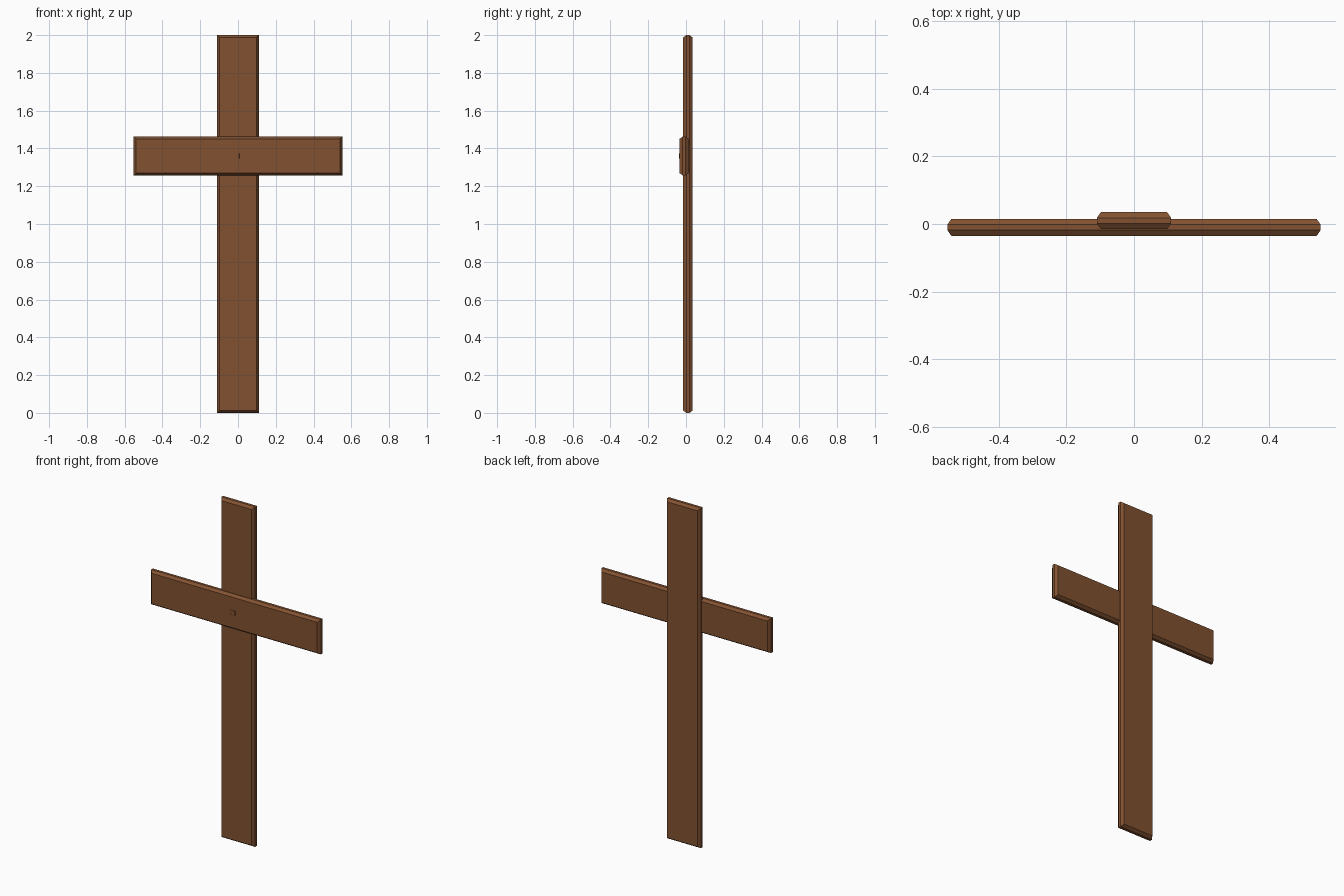
import bpy, bmesh
from mathutils import Vector

if "Cube" in bpy.data.objects:
    bpy.data.objects.remove(bpy.data.objects["Cube"])

wood = bpy.data.materials.new("brown_wood")
wood.diffuse_color = (0.22, 0.083, 0.03, 1)
wood.use_nodes = True
wood.node_tree.nodes["Principled BSDF"].inputs["Base Color"].default_value = wood.diffuse_color


def plank(name, center, size, chamfer):
    """Box whose front and back rims are chamfered, leaving a flat edge band."""
    half = Vector(size) / 2
    cx, cy = chamfer
    bm = bmesh.new()
    rings = []
    for y, inset in ((-half.y, cx), (-half.y + cy, 0), (half.y - cy, 0), (half.y, cx)):
        x, z = half.x - inset, half.z - inset
        rings.append([bm.verts.new(Vector(center) + Vector((sx * x, y, sz * z)))
                      for sx, sz in ((-1, -1), (1, -1), (1, 1), (-1, 1))])
    for a, b in zip(rings, rings[1:]):
        for i in range(4):
            j = (i + 1) % 4
            bm.faces.new((a[i], a[j], b[j], b[i]))
    bm.faces.new(rings[0])
    bm.faces.new(rings[-1])
    bmesh.ops.recalc_face_normals(bm, faces=bm.faces)
    mesh = bpy.data.meshes.new(name)
    bm.to_mesh(mesh)
    bm.free()
    mesh.materials.append(wood)
    obj = bpy.data.objects.new(name, mesh)
    bpy.context.collection.objects.link(obj)
    return obj


# Upright board at the back, crossbar half-lapped into its front
plank("upright", (0, 0.01, 1.0), (0.22, 0.05, 2.0), (0.012, 0.017))
plank("crossbar", (0, -0.01, 1.36), (1.104, 0.05, 0.204), (0.012, 0.017))

# Tiny peg head, almost flush with the crossbar front
plank("peg_head", (-0.011, -0.0345, 1.36), (0.036, 0.003, 0.026), (0.001, 0.001))
